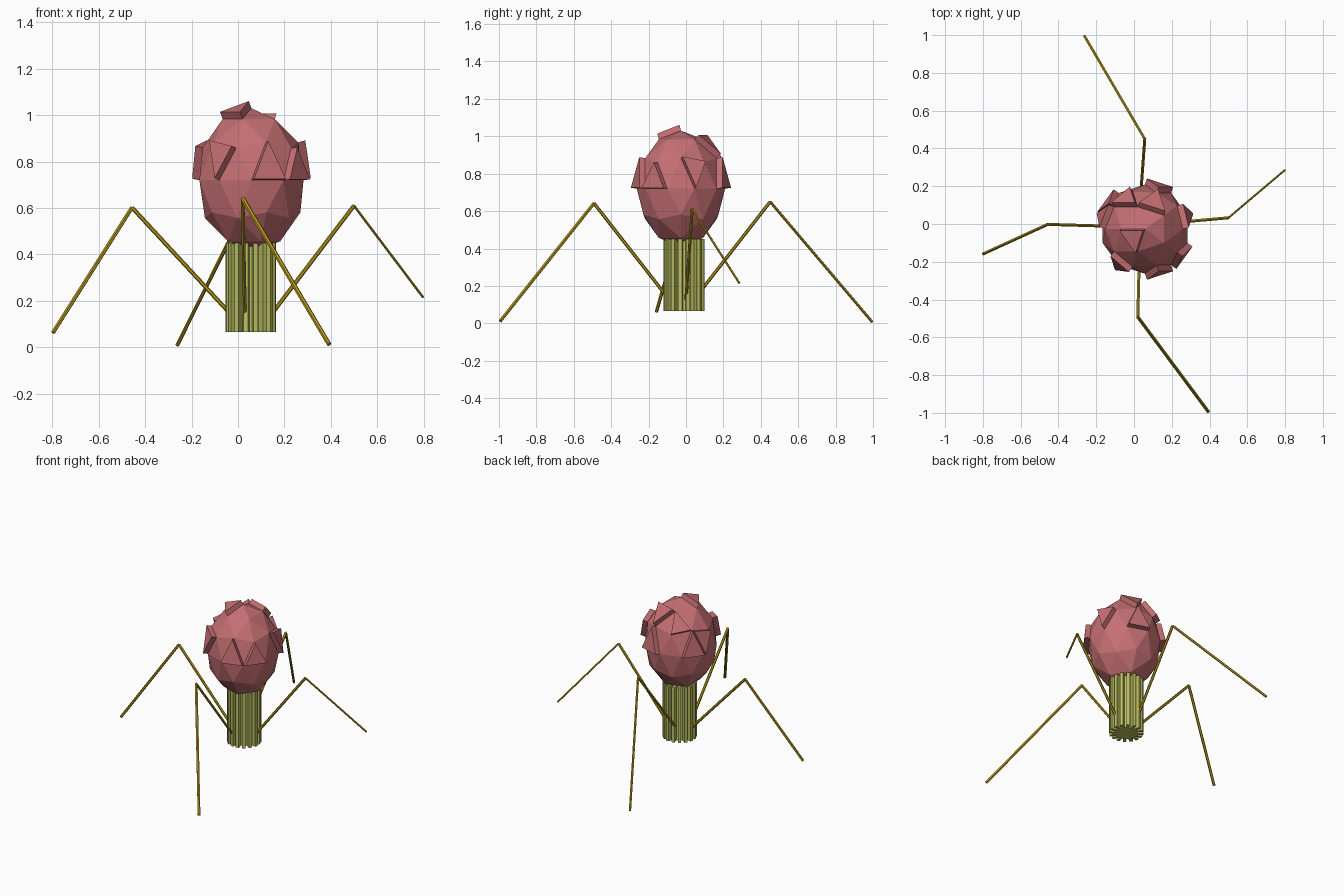
import bpy, bmesh, math
from mathutils import Vector, Matrix

if "Cube" in bpy.data.objects:
    bpy.data.objects.remove(bpy.data.objects["Cube"])


def material(name, rgb):
    m = bpy.data.materials.new(name)
    m.diffuse_color = (*rgb, 1)
    m.use_nodes = True
    m.node_tree.nodes["Principled BSDF"].inputs["Base Color"].default_value = m.diffuse_color
    return m


PINK = material("dusty pink", (0.56, 0.16, 0.17))
GREEN = material("pale olive", (0.50, 0.53, 0.12))
GOLD = material("dark gold", (0.45, 0.31, 0.01))


def finish(bm, name, mat):
    mesh = bpy.data.meshes.new(name)
    bm.normal_update()
    bm.to_mesh(mesh)
    bm.free()
    mesh.materials.append(mat)
    obj = bpy.data.objects.new(name, mesh)
    bpy.context.collection.objects.link(obj)
    return obj


# Head: stretched faceted ball with some facets raised as plates
bm = bmesh.new()
bmesh.ops.create_icosphere(bm, subdivisions=2, radius=1)
bmesh.ops.rotate(bm, verts=bm.verts, cent=(0, 0, 0),
                 matrix=Matrix.Rotation(math.pi, 3, 'Z'))
# (azimuth in degrees, height on the unit ball) of each raised facet
raised = [(a, 0.16) for a in (-72, -36, 72, 144)]
raised += [(a, 0.33) for a in (-126, 18, 162)]
raised += [(72, 0.77), (121, 0.63), (-144, 0.93)]
picked = []
for az, h in raised:
    r, a = math.sqrt(1 - h * h), math.radians(az)
    d = Vector((r * math.cos(a), r * math.sin(a), h))
    picked.append(max(bm.faces, key=lambda f: f.calc_center_median().normalized().dot(d)))
bmesh.ops.scale(bm, verts=bm.verts, vec=(0.236, 0.236, 0.31))
bm.normal_update()
plates = bmesh.ops.extrude_discrete_faces(bm, faces=picked)["faces"]
bm.normal_update()
for f in plates:
    bmesh.ops.translate(bm, verts=f.verts, vec=f.normal * 0.034)
bmesh.ops.translate(bm, verts=bm.verts, vec=(0.058, -0.027, 0.72))
finish(bm, "head", PINK)

# Tail: column with a ring of upright ribs
TEETH, Z0, Z1 = 16, 0.065, 0.45
bm = bmesh.new()
profile = []
for i in range(TEETH):
    a = 2 * math.pi * (i + 0.5) / TEETH
    for r, off in ((0.072, -0.11), (0.11, -0.095), (0.11, 0.095), (0.072, 0.11)):
        profile.append((0.055 + r * math.cos(a + off), -0.01 + r * math.sin(a + off)))
rings = [[bm.verts.new((x, y, z)) for x, y in profile] for z in (Z0, Z1)]
low = bm.verts.new((0.055, -0.01, Z0))
top = bm.verts.new((0.055, -0.01, Z1))
n = len(profile)
for i in range(n):
    j = (i + 1) % n
    bm.faces.new((rings[0][i], rings[0][j], rings[1][j], rings[1][i]))
    bm.faces.new((low, rings[0][j], rings[0][i]))
    bm.faces.new((top, rings[1][i], rings[1][j]))
finish(bm, "tail", GREEN)


# Legs: two straight thin rods each, meeting at a raised knee
def rod(bm, a, b, r):
    a, b = Vector(a), Vector(b)
    d = b - a
    m = Matrix.Translation((a + b) / 2) @ d.to_track_quat('Z', 'Y').to_matrix().to_4x4()
    bmesh.ops.create_cone(bm, cap_ends=True, segments=6, radius1=r, radius2=r,
                          depth=d.length, matrix=m)


legs = {
    "front_leg": ((0.03, -0.10, 0.14), (0.02, -0.492, 0.642), (0.393, -0.993, 0.012), 0.010),
    "back_leg": ((0.03, 0.08, 0.175), (0.057, 0.45, 0.65), (-0.262, 0.995, 0.008), 0.008),
    "left_leg": ((-0.02, -0.015, 0.13), (-0.457, -0.002, 0.602), (-0.798, -0.158, 0.062), 0.009),
    "right_leg": ((0.135, 0.0, 0.13), (0.50, 0.033, 0.61), (0.798, 0.285, 0.215), 0.006),
}
for name, (hip, knee, foot, r) in legs.items():
    bm = bmesh.new()
    rod(bm, hip, knee, 0.009)
    rod(bm, knee, foot, r)
    finish(bm, name, GOLD)
